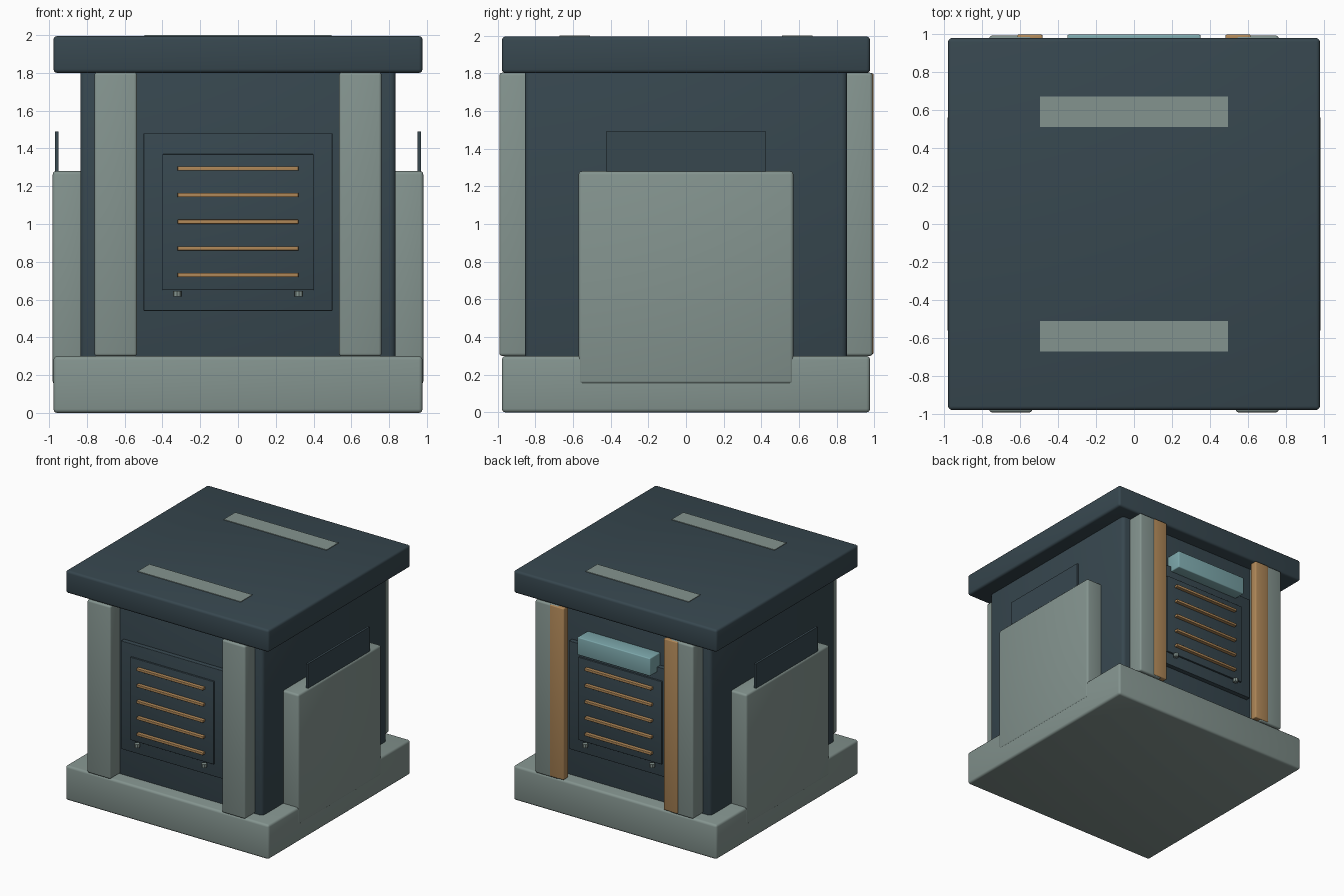
import bpy, bmesh, math
from mathutils import Matrix

cube = bpy.data.objects.get("Cube")
if cube:
    bpy.data.objects.remove(cube, do_unlink=True)


def material(name, rgb):
    mat = bpy.data.materials.new(name)
    mat.use_nodes = True
    color = (*rgb, 1.0)
    mat.diffuse_color = color
    mat.node_tree.nodes["Principled BSDF"].inputs["Base Color"].default_value = color
    return mat


dark = material("dark_slate", (0.038, 0.063, 0.078))
grey = material("pale_grey_green", (0.231, 0.296, 0.275))
copper = material("copper", (0.434, 0.246, 0.098))
blue = material("pale_blue", (0.205, 0.392, 0.413))


def finish(bm, name, mat):
    mesh = bpy.data.meshes.new(name)
    bm.to_mesh(mesh)
    bm.free()
    mesh.materials.append(mat)
    obj = bpy.data.objects.new(name, mesh)
    bpy.context.collection.objects.link(obj)
    return obj


def box(name, mat, x, y, z, bevel=0.0):
    """Box spanning the three (low, high) ranges, with rounded edges."""
    bm = bmesh.new()
    bmesh.ops.create_cube(bm, size=1)
    for v in bm.verts:
        for i, (low, high) in enumerate((x, y, z)):
            v.co[i] = low if v.co[i] < 0 else high
    if bevel:
        bmesh.ops.bevel(bm, geom=bm.edges[:], offset=bevel, segments=3,
                        profile=0.5, affect='EDGES')
    obj = finish(bm, name, mat)
    if bevel:
        bpy.ops.object.select_all(action='DESELECT')
        obj.select_set(True)
        bpy.context.view_layer.objects.active = obj
        bpy.ops.object.shade_smooth_by_angle(angle=math.radians(35))
    return obj


def span(side, near, far):
    """Range mirrored to the given side (+1 or -1)."""
    return tuple(sorted((side * near, side * far)))


def peg(name, mat, x, y, z):
    bm = bmesh.new()
    bmesh.ops.create_cone(bm, cap_ends=True, segments=8, radius1=0.022,
                          radius2=0.022, depth=0.03,
                          matrix=Matrix.Translation((x, y, z)))
    return finish(bm, name, mat)


# Main masses
box("base", grey, (-0.977, 0.977), (-0.977, 0.977), (0, 0.3), 0.02)
box("body", dark, (-0.835, 0.835), (-0.855, 0.855), (0.25, 1.85), 0.03)
box("lid", dark, (-0.977, 0.977), (-0.977, 0.977), (1.8, 1.995), 0.02)

for end, label in ((-1, "front"), (1, "back")):
    # Plate on the lid
    box(label + "_lid_plate", grey, (-0.495, 0.495), span(end, 0.51, 0.67), (1.985, 2.0))

    # Stepped vent panel with slats
    box(label + "_vent_frame", dark, (-0.5, 0.5), span(end, 0.8, 0.895), (0.54, 1.48), 0.004)
    box(label + "_vent_panel", dark, (-0.4, 0.4), span(end, 0.85, 0.91), (0.65, 1.37), 0.004)
    for i in range(5):
        z = 0.73 + i * 0.141
        box(f"{label}_slat_{i + 1}", copper, (-0.32, 0.32), span(end, 0.9, 0.94),
            (z - 0.011, z + 0.011), 0.003)

    for side, hand in ((1, "left"), (-1, "right")):
        # Corner pillars and vent pegs
        box(f"{label}_{hand}_pillar", grey, span(side, 0.535, 0.76),
            span(end, 0.8, 0.99), (0.3, 1.803), 0.015)
        peg(f"{label}_{hand}_peg", grey, side * 0.322, end * 0.925, 0.63)

for side, hand in ((1, "left"), (-1, "right")):
    # Side armour and the thin plate above it
    box(hand + "_side_panel", grey, span(side, 0.8, 0.981), (-0.57, 0.57), (0.15, 1.28), 0.018)
    box(hand + "_side_plate", dark, span(side, 0.95, 0.97), (-0.425, 0.425), (1.2, 1.49))
    # Copper trim on the back pillars
    box(hand + "_back_trim", copper, span(side, 0.48, 0.615), (0.93, 0.995), (0.31, 1.8), 0.008)

# Light bar over the back vent
box("back_light_bar", blue, (-0.35, 0.35), (0.85, 0.995), (1.435, 1.59), 0.008)
